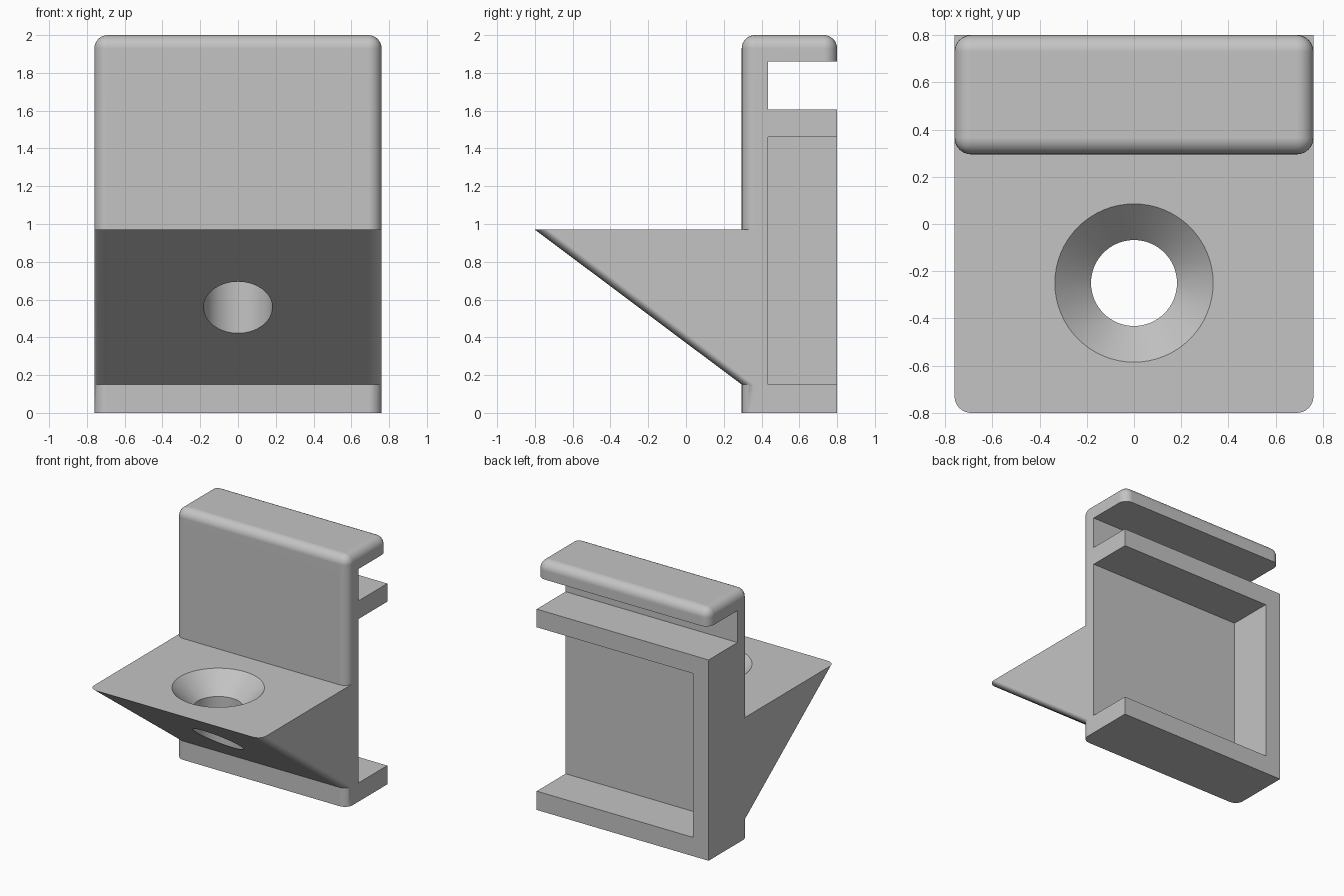
import bpy, bmesh, math

if "Cube" in bpy.data.objects:
    bpy.data.objects.remove(bpy.data.objects["Cube"], do_unlink=True)

HALF, FRONT, BACK = 0.76, 0.295, 0.8     # half width, front and back of the upright
WALL_Y = 0.435                           # rear face of the thin front wall
R, SEG = 0.07, 8                         # fillet radius and steps
SHELF_Z, LIP_Z, TOP_Z = 1.605, 1.86, 2.0
LEDGE_Z, FOOT_Z = 0.97, 0.15             # top and bottom of the wedge

grey = bpy.data.materials.new("light_grey")
grey.use_nodes = True
colour = (0.55, 0.55, 0.55, 1)
grey.diffuse_color = colour
grey.node_tree.nodes["Principled BSDF"].inputs["Base Color"].default_value = colour


def make(name, bm):
    bmesh.ops.recalc_face_normals(bm, faces=bm.faces)
    mesh = bpy.data.meshes.new(name)
    bm.to_mesh(mesh)
    bm.free()
    mesh.materials.append(grey)
    obj = bpy.data.objects.new(name, mesh)
    bpy.context.collection.objects.link(obj)
    return obj


def loft(name, rings):
    """Closed solid through rings of equal length."""
    bm = bmesh.new()
    loops = [[bm.verts.new(p) for p in ring] for ring in rings]
    for a, b in zip(loops, loops[1:]):
        for i in range(len(a)):
            j = (i + 1) % len(a)
            bm.faces.new((a[i], a[j], b[j], b[i]))
    bm.faces.new(loops[0])
    bm.faces.new(loops[-1])
    return make(name, bm)


def box(name, x, y, z, rounded=None):
    """Box from ranges; edges whose midpoint passes the rule are filleted."""
    bm = bmesh.new()
    bmesh.ops.create_cube(bm, size=1)
    for v in bm.verts:
        v.co = [r[0] if c < 0 else r[1] for c, r in zip(v.co, (x, y, z))]
    if rounded:
        edges = [e for e in bm.edges
                 if rounded((e.verts[0].co + e.verts[1].co) / 2,
                            abs(e.verts[0].co.z - e.verts[1].co.z) > 0.01)]
        bmesh.ops.bevel(bm, geom=edges, offset=R, segments=SEG, profile=0.5,
                        affect='EDGES', clamp_overlap=True)
    return make(name, bm)


def combine(target, other, operation):
    mod = target.modifiers.new(operation.lower(), 'BOOLEAN')
    mod.operation, mod.solver, mod.object = operation, 'EXACT', other
    bpy.context.view_layer.objects.active = target
    bpy.ops.object.modifier_apply(modifier=mod.name)
    bpy.data.objects.remove(other, do_unlink=True)


def plan(front, back, z):
    """Plan outline with two rounded front corners."""
    pts = [(HALF, back, z), (-HALF, back, z)]
    for cx, start in ((-HALF + R, math.pi), (HALF - R, 1.5 * math.pi)):
        for i in range(SEG + 1):
            a = start + i * math.pi / 2 / SEG
            pts.append((cx + R * math.cos(a), front + R + R * math.sin(a), z))
    return pts


# Upright with rounded front corners
bracket = box("bracket", (-HALF, HALF), (FRONT, BACK), (0, SHELF_Z),
              lambda m, vertical: vertical and m.y < 0.5)

# Hooked lip, rounded on its top and all upright corners
lip = box("hooked_lip", (-HALF, HALF), (FRONT, BACK), (SHELF_Z, TOP_Z),
          lambda m, vertical: vertical or m.z > LIP_Z)
slot = box("slot_cutter", (-1, 1), (WALL_Y, 1), (1.5, LIP_Z))
combine(lip, slot, 'DIFFERENCE')
combine(bracket, lip, 'UNION')

# Wedge ledge: the plan outline swept down the slope into the upright
slope = (FRONT + 0.8) / (LEDGE_Z - FOOT_Z)
low = FOOT_Z - 0.02
wedge = loft("wedge_ledge", [plan(-0.8, 0.42, LEDGE_Z),
                             plan(FRONT + 0.02 * slope, 0.42, low)])
combine(bracket, wedge, 'UNION')

# Rear pocket, open at the back and on the left side
pocket = box("pocket_cutter", (-0.62, 1), (WALL_Y, 1), (FOOT_Z, 1.46))
combine(bracket, pocket, 'DIFFERENCE')

# Countersunk screw hole through the ledge
N = 64
rings = [[(r * math.cos(2 * math.pi * i / N), -0.25 + r * math.sin(2 * math.pi * i / N), z)
          for i in range(N)]
         for r, z in ((0.182, 0.1), (0.182, 0.815), (0.355, 0.99))]
combine(bracket, loft("hole_cutter", rings), 'DIFFERENCE')

# Smooth fillets with crisp edges and flat large faces
bpy.ops.object.select_all(action='DESELECT')
bracket.select_set(True)
bpy.context.view_layer.objects.active = bracket
bpy.ops.object.shade_smooth_by_angle(angle=math.radians(30))
weighted = bracket.modifiers.new("flat_faces", 'WEIGHTED_NORMAL')
weighted.keep_sharp = True
